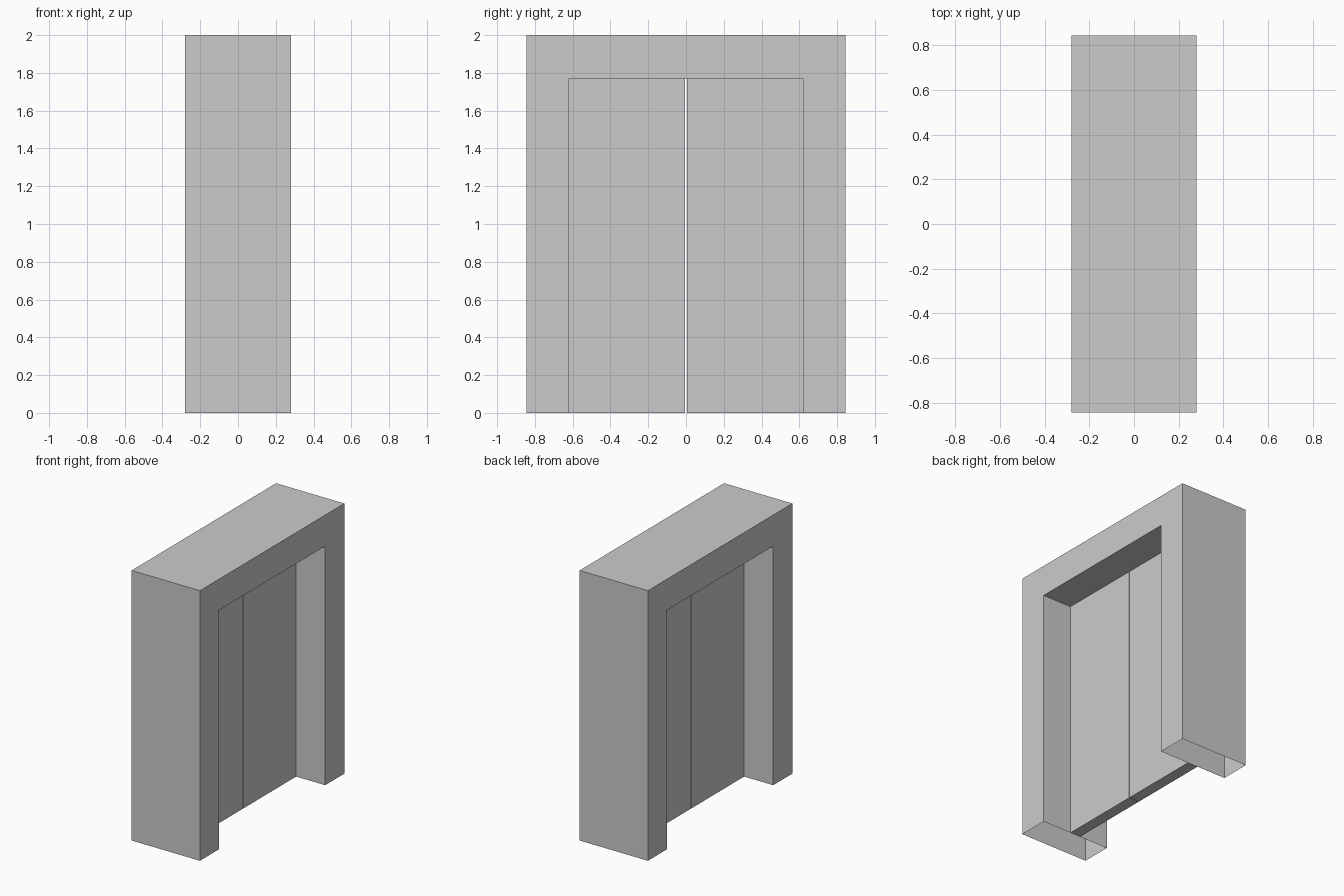
import bpy, bmesh

if "Cube" in bpy.data.objects:
    bpy.data.objects.remove(bpy.data.objects["Cube"])

D = 0.28            # half depth of the frame
W, H = 0.845, 2.0   # outer half width and height
OW, OH = 0.62, 1.77 # opening half width and height
T = 0.042           # half thickness of the doors
GAP = 0.004         # half gap between the doors


def add_object(name, bm):
    bmesh.ops.recalc_face_normals(bm, faces=bm.faces)
    mesh = bpy.data.meshes.new(name)
    bm.to_mesh(mesh)
    bm.free()
    obj = bpy.data.objects.new(name, mesh)
    bpy.context.collection.objects.link(obj)
    return obj


# Door frame: upside-down U profile extruded through the wall depth
bm = bmesh.new()
profile = [(-W, 0), (-W, H), (W, H), (W, 0), (OW, 0), (OW, OH), (-OW, OH), (-OW, 0)]
face = bm.faces.new([bm.verts.new((-D, y, z)) for y, z in profile])
result = bmesh.ops.extrude_face_region(bm, geom=[face], use_keep_orig=True)
moved = [v for v in result["geom"] if isinstance(v, bmesh.types.BMVert)]
bmesh.ops.translate(bm, verts=moved, vec=(2 * D, 0, 0))
bmesh.ops.recalc_face_normals(bm, faces=bm.faces)
# The feet of the frame are open underneath
feet = [f for f in bm.faces if all(v.co.z < 0.001 for v in f.verts)]
bmesh.ops.delete(bm, geom=feet, context='FACES_ONLY')
add_object("door_frame", bm)

# Two sliding door panels meeting at the centre
for side, name in ((-1, "left_door"), (1, "right_door")):
    bm = bmesh.new()
    bmesh.ops.create_cube(bm, size=1)
    bmesh.ops.scale(bm, verts=bm.verts, vec=(2 * T, OW - GAP, OH))
    bmesh.ops.translate(bm, verts=bm.verts, vec=(0, side * (OW + GAP) / 2, OH / 2))
    add_object(name, bm)
